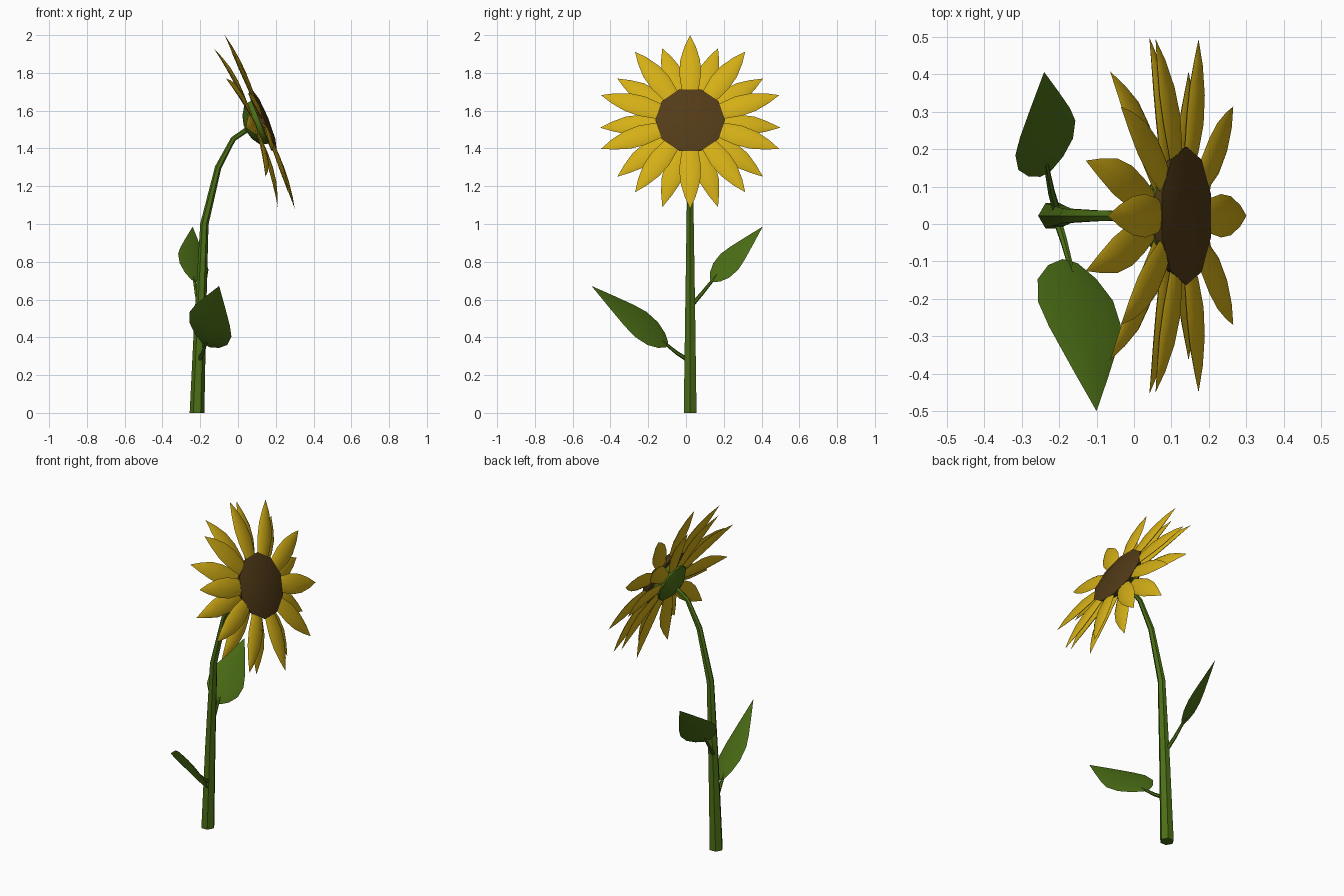
import bpy, bmesh, math
from mathutils import Vector as V

if "Cube" in bpy.data.objects:
    bpy.data.objects.remove(bpy.data.objects["Cube"])


def material(name, rgb):
    m = bpy.data.materials.new(name)
    m.diffuse_color = (*rgb, 1)
    m.use_nodes = True
    m.node_tree.nodes["Principled BSDF"].inputs["Base Color"].default_value = m.diffuse_color
    return m


YELLOW = material("petal yellow", (0.66, 0.43, 0.008))
BROWN = material("seed brown", (0.085, 0.044, 0.009))
GREEN = material("plant green", (0.072, 0.158, 0.008))


def loft(bm, rings):
    """Skin a list of equal-length point rings and cap both ends."""
    vs = [[bm.verts.new(p) for p in ring] for ring in rings]
    n = len(vs[0])
    for a, b in zip(vs, vs[1:]):
        for i in range(n):
            j = (i + 1) % n
            bm.faces.new((a[i], a[j], b[j], b[i]))
    bm.faces.new(vs[0])
    bm.faces.new(vs[-1])


def finish(bm, name, mat, angle=35):
    bmesh.ops.remove_doubles(bm, verts=bm.verts, dist=0.0008)
    bmesh.ops.recalc_face_normals(bm, faces=bm.faces)
    me = bpy.data.meshes.new(name)
    bm.to_mesh(me)
    bm.free()
    me.materials.append(mat)
    ob = bpy.data.objects.new(name, me)
    bpy.context.collection.objects.link(ob)
    bpy.ops.object.select_all(action='DESELECT')
    ob.select_set(True)
    bpy.context.view_layer.objects.active = ob
    bpy.ops.object.shade_smooth_by_angle(angle=math.radians(angle))
    return ob


def blade(bm, origin, axis, side, stations, thick):
    """Thin pointed blade; stations are (distance, half width, lift)."""
    up = axis.cross(side).normalized()
    rings = []
    for d, w, lift in stations:
        c = origin + axis * d + up * lift
        rings.append([c + side * (w * math.cos(a)) + up * (w * thick * math.sin(a))
                      for a in (k * math.pi / 4 for k in range(8))])
    loft(bm, rings)


def tube(bm, pts, radii, n, ref):
    rings = []
    for i, p in enumerate(pts):
        t = (pts[min(i + 1, len(pts) - 1)] - pts[max(i - 1, 0)]).normalized()
        s = ref.cross(t).normalized()
        q = t.cross(s)
        rings.append([p + (s * math.cos(a) + q * math.sin(a)) * radii[i]
                      for a in (k * math.tau / n for k in range(n))])
    loft(bm, rings)


# Stem: hexagonal, tapering, bending over towards the head
bm = bmesh.new()
path = [V((-0.217, 0.022, 0)), V((-0.2, 0.022, 0.5)), V((-0.178, 0.022, 1.0)),
        V((-0.105, 0.022, 1.3)), V((-0.025, 0.022, 1.45)), V((0.07, 0.022, 1.515))]
tube(bm, path, [0.039, 0.031, 0.022, 0.017, 0.014, 0.014], 6, V((0, 1, 0)))
for v in bm.verts:          # level foot
    if v.co.z < 0.05:
        v.co.z = 0
finish(bm, "stem", GREEN, 30)

# Flower head frame: N faces outwards, U is sideways, W is up the disc
N = V((0.927, 0, 0.374)).normalized()
U = V((0, 1, 0))
W = N.cross(U)
C = V((0.115, 0.022, 1.54))

petal_front = [(0.11, 0.03, 0.012), (0.19, 0.047, 0.018), (0.27, 0.058, 0.018),
               (0.35, 0.052, 0.014), (0.43, 0.029, 0.008), (0.496, 0.0, 0.0)]
petal_back = [(0.08, 0.03, -0.03), (0.18, 0.047, -0.032), (0.26, 0.056, -0.037),
              (0.34, 0.05, -0.047), (0.41, 0.028, -0.062), (0.477, 0.0, -0.08)]

# Two rings of ten petals, the rear one turned by half a step
for name, start, shape in (("front_petals", 18, petal_front), ("back_petals", 0, petal_back)):
    bm = bmesh.new()
    for k in range(10):
        a = math.radians(start + 36 * k)
        axis = U * math.cos(a) + W * math.sin(a)
        blade(bm, C, axis, N.cross(axis), shape, 0.22)
    finish(bm, name, YELLOW, 40)


def turned(name, profile, n, mat, angle):
    """Solid of revolution about the head axis from (radius, offset) pairs."""
    bm = bmesh.new()
    loft(bm, [[C + N * h + (U * math.cos(a) + W * math.sin(a)) * r
               for a in (k * math.tau / n for k in range(n))] for r, h in profile])
    return finish(bm, name, mat, angle)


# Ten-sided seed disc and the green cup behind it
turned("seed_disc", [(0.17, 0.0), (0.185, 0.027), (0.12, 0.043), (0.0, 0.05)], 10, BROWN, 35)
turned("calyx", [(0.02, -0.085), (0.07, -0.072), (0.115, -0.045), (0.13, 0.0)], 10, GREEN, 35)

# Leaves: outline in fractions of length, with a stalk back to the stem
outline = [(0.0, 0.05), (0.07, 0.15), (0.19, 0.235), (0.35, 0.258),
           (0.5, 0.215), (0.75, 0.11), (1.0, 0.0)]
leaves = (
    ("lower", V((-0.17, -0.10, 0.36)), V((-0.10, -0.5, 0.672)),
     V((0.225, -0.10, -0.10)), V((-0.205, 0.01, 0.28))),
    ("upper", V((-0.235, 0.135, 0.70)), V((-0.24, 0.406, 0.986)),
     V((0.163, 0.10, -0.08)), V((-0.205, 0.03, 0.57))),
)
for name, base, tip, side, root in leaves:
    axis = tip - base
    length = axis.length
    axis.normalize()
    side = (side - axis * side.dot(axis)).normalized()
    bm = bmesh.new()
    blade(bm, base, axis, side, [(t * length, w * length, 0) for t, w in outline], 0.07)
    finish(bm, name + "_leaf", GREEN, 40)
    bm = bmesh.new()
    tube(bm, [root, root.lerp(base, 0.5) - V((0, 0, 0.005)), base + axis * 0.04],
         [0.012, 0.01, 0.007], 6, V((1, 0, 0)))
    finish(bm, name + "_leaf_stalk", GREEN, 30)
